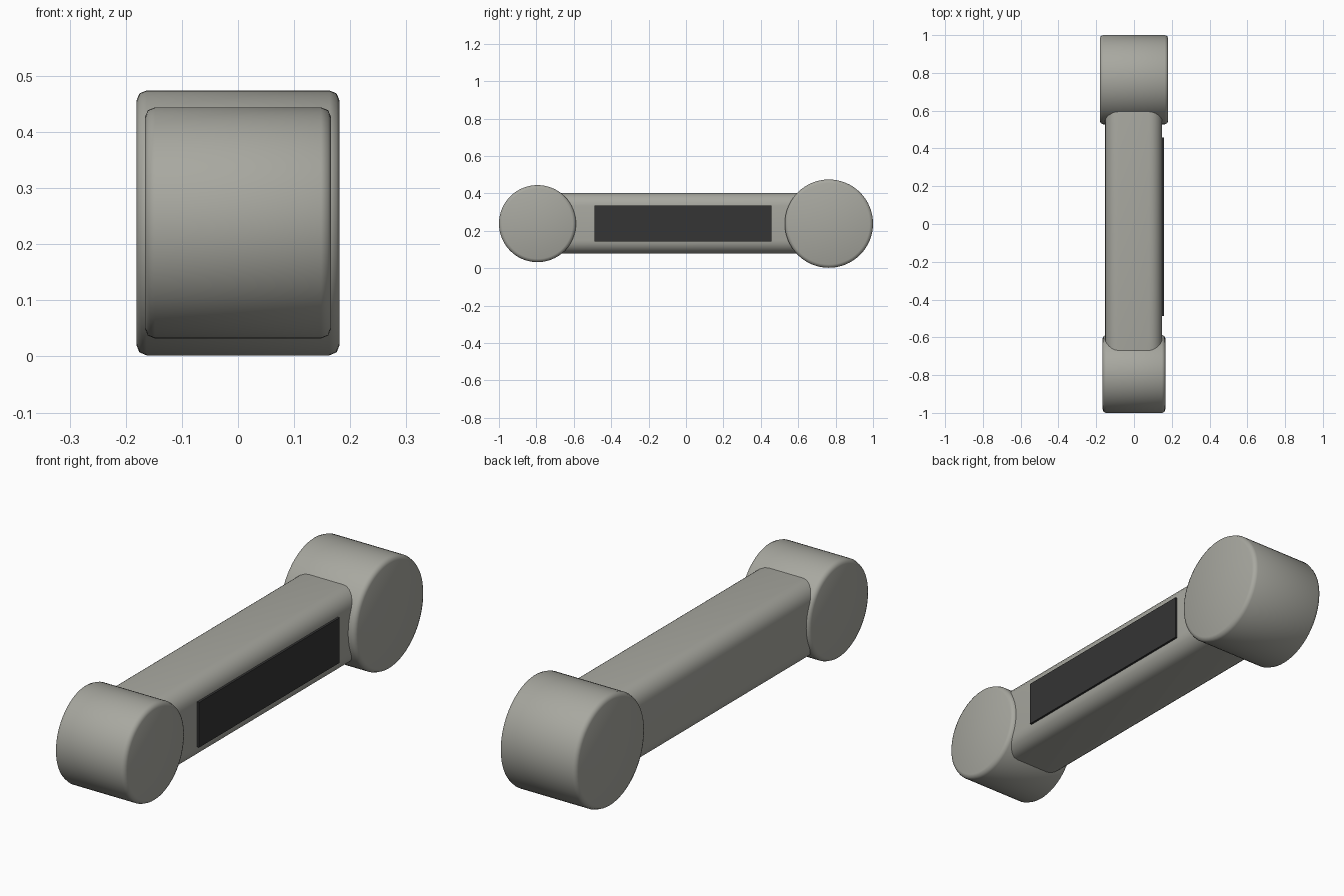
import bpy
import math

default = bpy.data.objects.get("Cube")
if default:
    bpy.data.objects.remove(default, do_unlink=True)


def material(name, colour):
    mat = bpy.data.materials.new(name)
    mat.use_nodes = True
    mat.diffuse_color = (*colour, 1)
    mat.node_tree.nodes["Principled BSDF"].inputs["Base Color"].default_value = (*colour, 1)
    return mat


GREY = material("warm grey", (0.39, 0.39, 0.35))
BLACK = material("charcoal", (0.035, 0.035, 0.035))
AXIS_Z = 0.238


def finish(name, mat, bevel=0, segments=2):
    """Name the active object, colour it, round its edges and smooth it."""
    obj = bpy.context.object
    obj.name = name
    obj.data.materials.append(mat)
    bpy.ops.object.transform_apply(location=False, rotation=True, scale=True)
    if bevel:
        mod = obj.modifiers.new("rounded edges", "BEVEL")
        mod.width = bevel
        mod.segments = segments
        mod.limit_method = "ANGLE"
        mod.angle_limit = math.radians(40)
        bpy.ops.object.modifier_apply(modifier=mod.name)
        bpy.ops.object.shade_smooth_by_angle(angle=math.radians(50))
    return obj


def joint(name, y, radius, width):
    """Round joint housing lying across the arm."""
    bpy.ops.mesh.primitive_cylinder_add(
        vertices=64, radius=radius, depth=width,
        location=(0, y, AXIS_Z), rotation=(0, math.pi / 2, 0))
    finish(name, GREY, 0.018)


def block(name, centre, size, mat, bevel=0, segments=2):
    bpy.ops.mesh.primitive_cube_add(size=1, location=centre)
    bpy.context.object.scale = size
    return finish(name, mat, bevel, segments)


# Joint housings at both ends
joint("rear_joint", 0.764, 0.236, 0.362)
joint("front_joint", -0.794, 0.206, 0.332)

# Rounded beam, its ends buried in the joints
block("arm_beam", (-0.002, -0.015, AXIS_Z + 0.002), (0.302, 1.5, 0.324), GREY, 0.07, 6)

# Dark plate on the left side of the beam
block("side_panel", (0.1535, -0.015, AXIS_Z + 0.001), (0.0095, 0.946, 0.192), BLACK)
